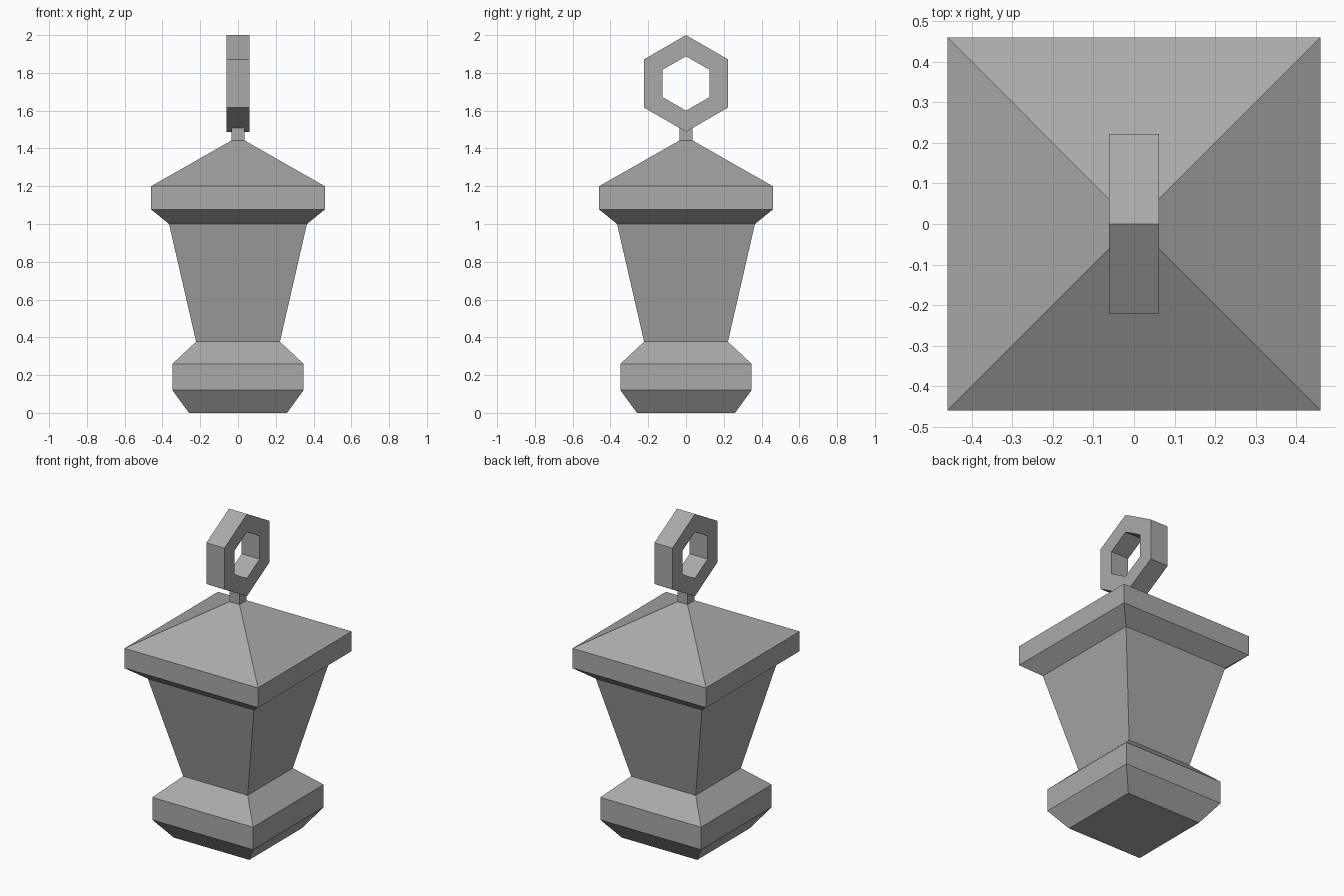
import bpy
import bmesh
from math import cos, sin, pi

cube = bpy.data.objects.get("Cube")
if cube:
    bpy.data.objects.remove(cube, do_unlink=True)

# Single grey metal for the whole lantern
GREY = (0.4, 0.4, 0.4, 1)
metal = bpy.data.materials.new("grey metal")
metal.use_nodes = True
metal.diffuse_color = GREY
metal.node_tree.nodes["Principled BSDF"].inputs["Base Color"].default_value = GREY


def finish(name, bm):
    bmesh.ops.recalc_face_normals(bm, faces=bm.faces)
    mesh = bpy.data.meshes.new(name)
    bm.to_mesh(mesh)
    bm.free()
    mesh.materials.append(metal)
    obj = bpy.data.objects.new(name, mesh)
    bpy.context.collection.objects.link(obj)
    return obj


def bridge(bm, a, b):
    """Join two closed loops of vertices with quads."""
    n = len(a)
    for i in range(n):
        j = (i + 1) % n
        bm.faces.new((a[i], a[j], b[j], b[i]))


def square_tower(name, profile):
    """Stack square sections given as (half width, height) and cap the ends."""
    bm = bmesh.new()
    corners = ((-1, -1), (1, -1), (1, 1), (-1, 1))
    loops = [[bm.verts.new((x * w, y * w, z)) for x, y in corners] for w, z in profile]
    for low, high in zip(loops, loops[1:]):
        bridge(bm, low, high)
    bm.faces.new(loops[0])
    bm.faces.new(loops[-1])
    return finish(name, bm)


def hex_ring(name, outer, inner, half_depth, height):
    """Six-sided ring standing upright in the YZ plane."""
    bm = bmesh.new()
    loops = []
    for r, x in ((outer, -half_depth), (outer, half_depth),
                 (inner, half_depth), (inner, -half_depth)):
        loops.append([bm.verts.new((x, r * sin(k * pi / 3), height + r * cos(k * pi / 3)))
                      for k in range(6)])
    for i in range(4):
        bridge(bm, loops[i], loops[(i + 1) % 4])
    return finish(name, bm)


# Bevelled foot, flared body, eaved roof, then the stem and hanging ring
square_tower("base", [(0.26, 0), (0.347, 0.12), (0.347, 0.26), (0.222, 0.377)])
square_tower("lantern_body", [(0.222, 0.377), (0.365, 1.0)])
square_tower("roof", [(0.365, 1.0), (0.46, 1.077), (0.46, 1.2), (0.035, 1.442)])
square_tower("stem", [(0.035, 1.44), (0.035, 1.51)])
hex_ring("hanging_ring", 0.256, 0.144, 0.062, 1.744)
